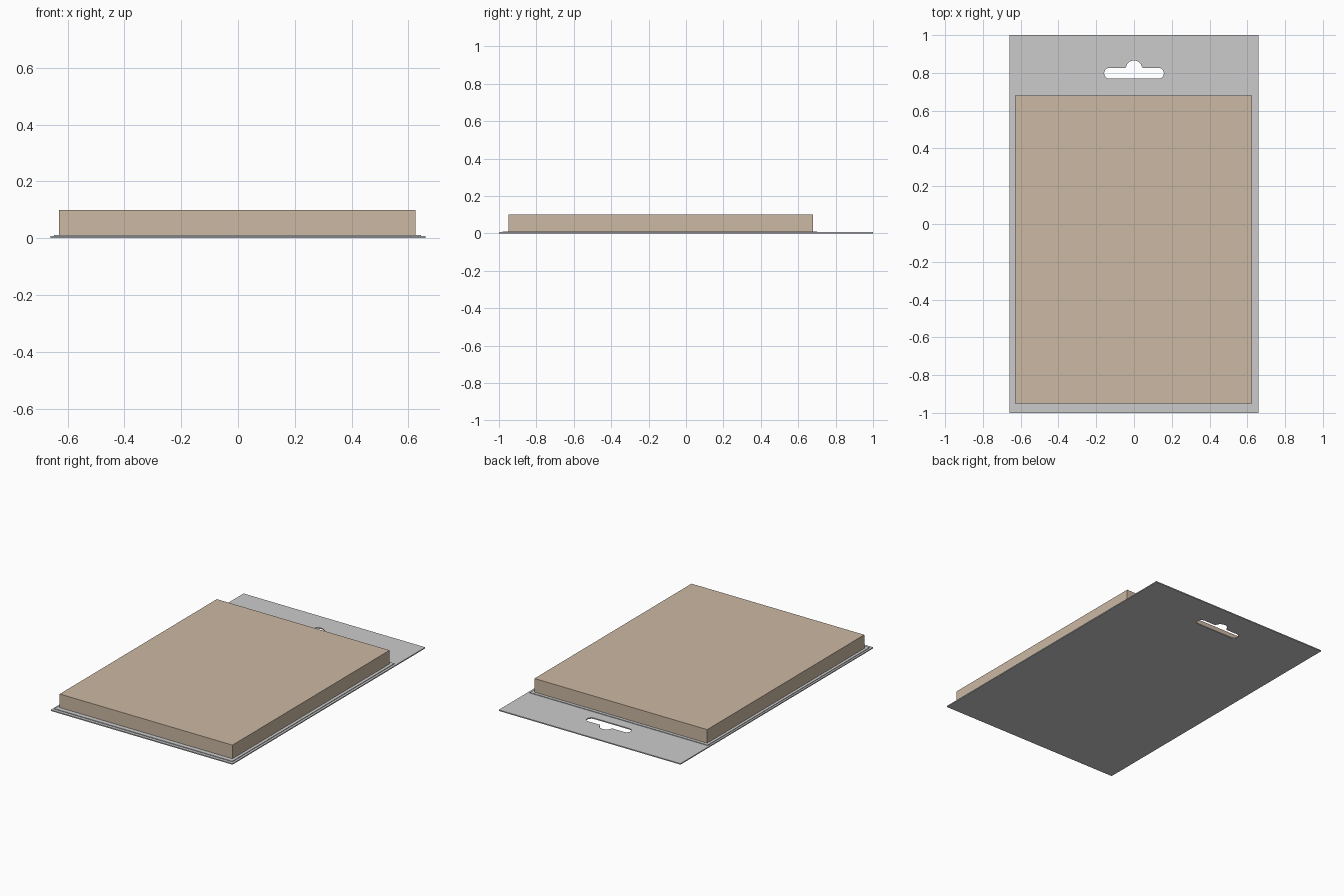
import bpy, bmesh
from math import pi, sin, cos

if "Cube" in bpy.data.objects:
    bpy.data.objects.remove(bpy.data.objects["Cube"])


def arc(cx, cy, r, a0, a1, n):
    return [(cx + r * cos(a0 + (a1 - a0) * i / n),
             cy + r * sin(a0 + (a1 - a0) * i / n)) for i in range(n + 1)]


def rect(x0, x1, y0, y1):
    return [(x0, y0), (x1, y0), (x1, y1), (x0, y1)]


def plate(name, loops, z0, z1):
    """Flat plate from an outer loop and optional hole loops."""
    bm = bmesh.new()
    edges = []
    for loop in loops:
        vs = [bm.verts.new((x, y, z0)) for x, y in loop]
        edges += [bm.edges.new((vs[i - 1], vs[i])) for i in range(len(vs))]
    bmesh.ops.triangle_fill(bm, use_beauty=True, use_dissolve=False, edges=edges)
    out = bmesh.ops.extrude_face_region(bm, geom=bm.faces[:])
    top = [g for g in out["geom"] if isinstance(g, bmesh.types.BMVert)]
    bmesh.ops.translate(bm, verts=top, vec=(0, 0, z1 - z0))
    bmesh.ops.dissolve_limit(bm, angle_limit=0.01, verts=bm.verts[:], edges=bm.edges[:])
    bmesh.ops.recalc_face_normals(bm, faces=bm.faces[:])
    me = bpy.data.meshes.new(name)
    bm.to_mesh(me)
    bm.free()
    ob = bpy.data.objects.new(name, me)
    bpy.context.collection.objects.link(ob)
    return ob


# Hanging slot: rounded bar with a filleted bump on top
yb, yt = 0.769, 0.827
r, ym = (yt - yb) / 2, (yt + yb) / 2
f, br = 0.008, 0.042
by = 0.866 - br
fy = yt + f
fx = ((br + f) ** 2 - (fy - by) ** 2) ** 0.5
slot_right = arc(0.158 - r, ym, r, -pi / 2, pi / 2, 12)
slot_left = arc(-0.158 + r, ym, r, pi / 2, 3 * pi / 2, 12)
fillet_right = arc(fx, fy, f, -pi / 2, -pi + 0.22, 4)
fillet_left = [(-x, y) for x, y in reversed(fillet_right)]
bump = arc(0, by, br, 0.22, pi - 0.22, 14)
hole = slot_right + fillet_right + bump[1:-1] + fillet_left + slot_left

# Backing card
plate("backing_card", [rect(-0.66, 0.66, -1, 1), hole], 0, 0.007)

# Thin rim of the blister, around the base of the box
X0, X1, Y0, Y1 = -0.63, 0.625, -0.95, 0.68
plate("blister_rim", [rect(-0.648, 0.645, -0.98, 0.70), rect(X0, X1, Y0, Y1)], 0.007, 0.011)

# Raised blister box
box = plate("blister_box", [rect(X0, X1, Y0, Y1)], 0.007, 0.10)
mat = bpy.data.materials.new("tan_plastic")
mat.diffuse_color = (0.60, 0.48, 0.37, 1)
mat.use_nodes = True
mat.node_tree.nodes["Principled BSDF"].inputs["Base Color"].default_value = mat.diffuse_color
box.data.materials.append(mat)
